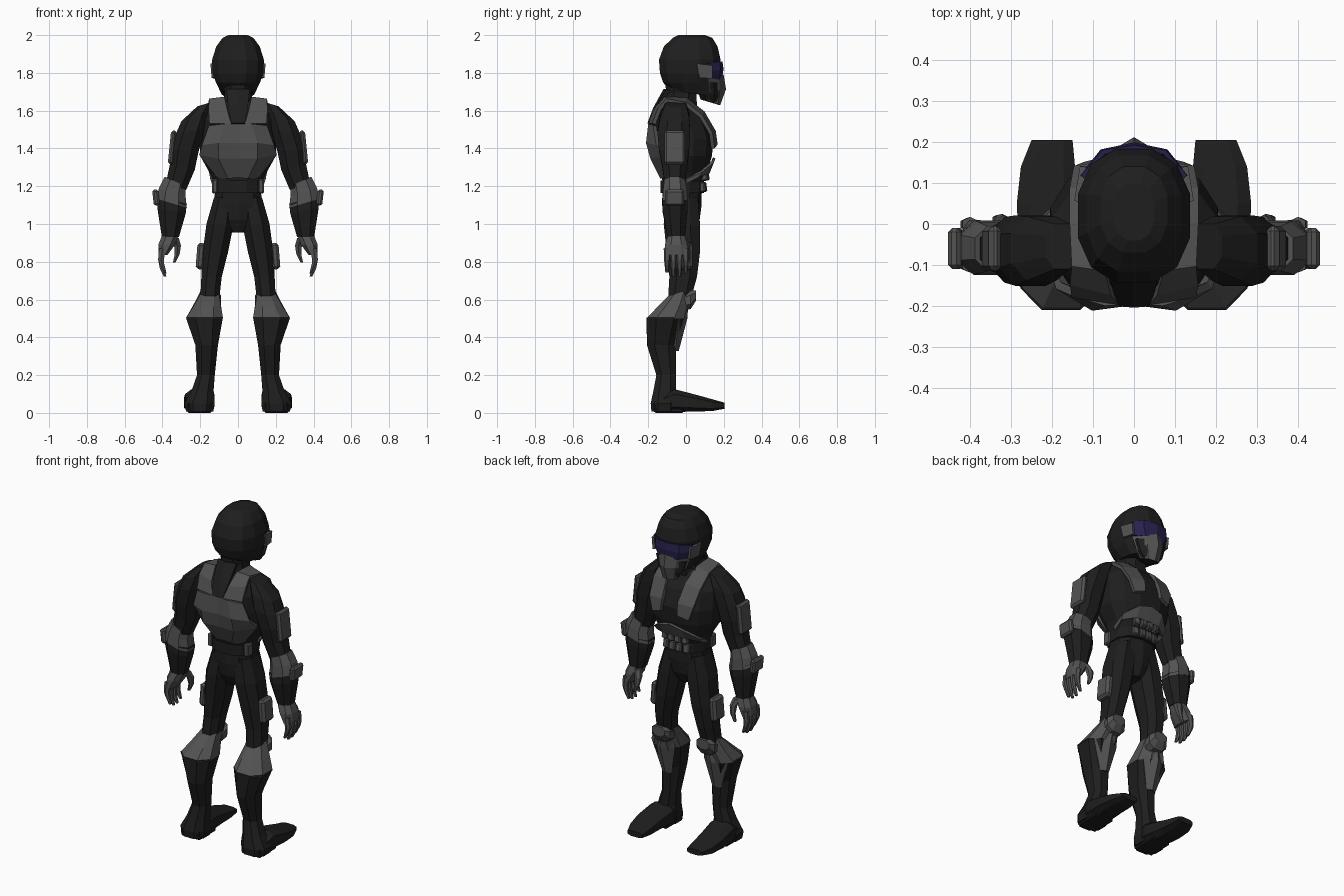
import bpy, bmesh, math
from mathutils import Vector, Matrix, Euler


def material(name, rgb):
    m = bpy.data.materials.new(name)
    m.diffuse_color = (*rgb, 1)
    return m


BLACK = material("black_suit", (0.013, 0.013, 0.013))
GREY = material("grey_armour", (0.085, 0.085, 0.085))
BLUE = material("blue_visor", (0.02, 0.016, 0.075))


def finish(name, bm, mat, mirror=False, thick=0):
    bmesh.ops.recalc_face_normals(bm, faces=bm.faces)
    me = bpy.data.meshes.new(name)
    bm.to_mesh(me)
    bm.free()
    me.materials.append(mat)
    ob = bpy.data.objects.new(name, me)
    bpy.context.collection.objects.link(ob)
    if mirror:
        ob.modifiers.new("mirror", 'MIRROR')
    if thick:
        s = ob.modifiers.new("thickness", 'SOLIDIFY')
        s.thickness, s.offset = thick, 0
    return ob


def loft(name, rings, mat, n=8, p=0.85, mirror=False, axis='Z'):
    """Rings are (height, cx, cy, rx, ry[, slope along x, slope along y])."""
    bm = bmesh.new()
    angles = [2 * math.pi * (i + 0.5) / n for i in range(n)]
    top = max(abs(math.cos(a)) for a in angles) ** p
    shape = [(math.copysign(abs(math.cos(a)) ** p, math.cos(a)) / top,
              math.copysign(abs(math.sin(a)) ** p, math.sin(a)) / top) for a in angles]
    loops = []
    for h, cx, cy, rx, ry, *slope in rings:
        sx, sy = slope or (0, 0)
        loop = []
        for u, v in shape:
            co = (cx + rx * u, cy + ry * v, h + sx * rx * u + sy * ry * v)
            loop.append(bm.verts.new(co if axis == 'Z' else (co[0], co[2], co[1])))
        loops.append(loop)
    for a, b in zip(loops, loops[1:]):
        for i in range(n):
            j = (i + 1) % n
            bm.faces.new((a[i], a[j], b[j], b[i]))
    bm.faces.new(loops[0])
    bm.faces.new(loops[-1])
    return finish(name, bm, mat, mirror)


def shell(name, rows, mat, thick=0.02, mirror=True):
    bm = bmesh.new()
    grid = [[bm.verts.new(p) for p in row] for row in rows]
    for a, b in zip(grid, grid[1:]):
        for i in range(len(a) - 1):
            bm.faces.new((a[i], a[i + 1], b[i + 1], b[i]))
    return finish(name, bm, mat, mirror, thick)


def box(name, loc, size, mat, rot=(0, 0, 0), bevel=0.01, mirror=True):
    bm = bmesh.new()
    m = Matrix.Translation(loc) @ Euler(rot).to_matrix().to_4x4() @ Matrix.Diagonal((*size, 1))
    bmesh.ops.create_cube(bm, size=1, matrix=m)
    if bevel:
        bmesh.ops.bevel(bm, geom=bm.edges[:], offset=bevel, segments=1, affect='EDGES')
    return finish(name, bm, mat, mirror)


# Head: helmet, jaw, visor, mask and ear plates
loft("helmet", [(2.0, 0, .03, .05, .07), (1.985, 0, .035, .082, .105),
                (1.94, 0, .025, .115, .142), (1.87, 0, .02, .137, .163),
                (1.80, 0, .015, .135, .153), (1.75, 0, .02, .117, .142),
                (1.69, 0, .04, .085, .125, 0, -.15)], BLACK, 12)
loft("jaw", [(1.75, 0, .115, .1, .065), (1.69, 0, .12, .078, .06, 0, -.3),
             (1.645, 0, .125, .045, .048, 0, -.3)], BLACK, 8)
shell("visor", [[(0, .187, 1.86), (.075, .175, 1.86), (.125, .115, 1.85)],
                [(0, .193, 1.82), (.078, .177, 1.815), (.128, .115, 1.81)],
                [(0, .187, 1.785), (.06, .172, 1.765), (.12, .115, 1.775)]], BLUE, .012)
shell("face_mask", [[(0, .193, 1.79), (.06, .17, 1.77), (.11, .115, 1.77)],
                    [(0, .206, 1.715), (.05, .175, 1.715), (.088, .12, 1.71)],
                    [(0, .175, 1.63), (.035, .165, 1.635), (.052, .115, 1.655)]], GREY, .012)
shell("ear_plate", [[(.138, .055, 1.85), (.124, .14, 1.84)],
                    [(.132, .07, 1.775), (.118, .14, 1.77)]], GREY, .016)
loft("neck", [(1.76, 0, -.02, .085, .09), (1.69, 0, -.025, .07, .08),
              (1.58, 0, -.03, .085, .09)], BLACK, 8)

# Torso and pelvis
loft("torso", [(1.655, 0, -.04, .1, .08), (1.62, 0, -.045, .165, .1),
               (1.55, 0, -.03, .2, .14), (1.45, 0, -.018, .205, .165),
               (1.36, 0, -.018, .2, .155), (1.27, 0, -.01, .15, .122),
               (1.2, 0, -.02, .118, .1)], BLACK, 12, .8)
loft("pelvis", [(1.22, 0, -.02, .115, .1), (1.1, 0, -.022, .13, .1),
                (1.02, 0, -.022, .095, .09), (.955, 0, -.022, .035, .06)], BLACK, 10)

# Armour shells on the back and over the shoulders
shell("back_plate", [[(0, -.185, 1.53), (.07, -.19, 1.53), (.15, -.165, 1.52)],
                     [(0, -.188, 1.43), (.1, -.202, 1.43), (.185, -.15, 1.42)],
                     [(0, -.177, 1.35), (.1, -.18, 1.35), (.2, -.1, 1.37)],
                     [(0, -.13, 1.25), (.05, -.128, 1.245), (.1, -.09, 1.245)]], GREY)
shell("shoulder_strap", [[(.035, -.188, 1.53), (.15, -.17, 1.53)],
                         [(.055, -.165, 1.6), (.155, -.14, 1.61)],
                         [(.07, -.11, 1.665), (.15, -.1, 1.655)],
                         [(.075, 0, 1.66), (.155, .0, 1.635)],
                         [(.06, .09, 1.59), (.155, .08, 1.57)],
                         [(.05, .148, 1.49), (.145, .132, 1.48)],
                         [(.055, .158, 1.42), (.12, .142, 1.4)]], GREY)
shell("spine_strip", [[(0, -.195, 1.53), (.035, -.192, 1.53)],
                      [(0, -.165, 1.61), (.05, -.155, 1.61)],
                      [(0, -.11, 1.71), (.06, -.095, 1.71)]], BLACK)
shell("rib_plate", [[(0, .15, 1.35), (.08, .142, 1.33), (.15, .085, 1.28), (.14, .0, 1.24)],
                    [(0, .118, 1.27), (.075, .112, 1.27), (.142, .065, 1.25), (.132, .0, 1.215)]],
      GREY, .014)

# Belt with clips and two rows of front pouches
loft("belt", [(1.23, 0, -.02, .13, .115), (1.165, 0, -.02, .13, .115)], BLACK, 12)
box("belt_clip", (.122, -.075, 1.2), (.03, .05, .075), GREY, bevel=.006)
for row, z in enumerate((1.255, 1.195)):
    for col, x in enumerate((.022, .066)):
        box(f"belt_pouch_{row}_{col}", (x, .108 - .012 * row - .15 * x, z), (.038, .035, .052),
            GREY, (.15, 0, -.25 * col), .006)

# Arms
loft("upper_arm", [(1.635, .175, -.055, .04, .055, -.3, 0), (1.57, .225, -.06, .075, .078, -.35, 0),
                   (1.49, .252, -.065, .078, .086, -.2, 0), (1.39, .282, -.063, .073, .08, .1, 0),
                   (1.3, .295, -.06, .066, .065, .2, 0), (1.19, .33, -.06, .055, .05, .2, 0)],
     BLACK, mirror=True)
loft("elbow_guard", [(1.225, .332, -.06, .056, .055, .45, 0), (1.17, .348, -.058, .07, .063, .3, 0),
                     (1.11, .352, -.058, .081, .067, .3, 0)], GREY, mirror=True)
loft("forearm", [(1.13, .35, -.058, .079, .065, .3, 0), (1.07, .352, -.058, .075, .066, .2, 0),
                 (.93, .358, -.052, .045, .046)], BLACK, mirror=True)
box("elbow_pad", (.434, -.06, 1.14), (.032, .1, .085), GREY, (0, .12, 0))
box("arm_pad", (.347, -.06, 1.405), (.032, .11, .18), GREY, (0, -.1, 0), .012)

# Hands with curled fingers
loft("palm", [(.94, .358, -.052, .044, .044), (.89, .378, -.052, .044, .06),
              (.835, .398, -.052, .024, .062)], GREY, mirror=True)
for i in range(4):
    y, d = -.1 + .033 * i, (.02, 0, 0, .015)[i]
    loft(f"finger_{i}", [(.87, .4, y, .018, .016), (.81, .408, y, .015, .014),
                         (.765 + d, .402, y, .012, .012), (.722 + d, .386, y, .007, .008)],
         GREY, 6, mirror=True)
loft("thumb", [(.925, .335, -.02, .022, .022), (.885, .32, 0, .018, .018),
               (.84, .322, .01, .013, .013), (.795, .338, .012, .007, .008)], GREY, 6, mirror=True)

# Legs
loft("thigh", [(1.14, .072, -.022, .055, .085), (1.0, .095, -.022, .072, .096),
               (.85, .12, -.014, .067, .088), (.72, .14, -.015, .054, .073),
               (.6, .15, -.035, .05, .06)], BLACK, mirror=True)
box("thigh_pouch", (.197, -.015, .83), (.045, .1, .14), GREY, (0, -.08, 0), .014)
loft("knee_guard", [(.635, .15, -.038, .05, .055, 0, .3), (.57, .163, -.07, .072, .08, 0, .1),
                    (.5, .178, -.11, .099, .1)], GREY, mirror=True)
loft("knee_pad", [(-.02, .15, .585, .055, .045), (.025, .15, .6, .06, .05),
                  (.052, .15, .62, .042, .028)], GREY, mirror=True, axis='Y')
loft("boot_shaft", [(.505, .178, -.11, .098, .099), (.36, .166, -.13, .06, .077),
                    (.2, .17, -.105, .047, .052), (.12, .187, -.112, .058, .06),
                    (.05, .203, -.115, .08, .072), (.008, .203, -.115, .072, .068)],
     BLACK, mirror=True)
shell("shin_plate", [[(.11, -.03, .56), (.16, .005, .57), (.215, -.035, .56)],
                     [(.1, -.04, .5), (.17, -.0, .5), (.25, -.045, .5)],
                     [(.14, -.062, .33), (.166, -.045, .33), (.195, -.062, .33)]], GREY, .014)
loft("foot", [(-.17, .203, .035, .06, .03), (-.06, .203, .065, .078, .06),
              (.05, .212, .052, .074, .045), (.14, .21, .041, .066, .031),
              (.205, .2, .038, .05, .016)], BLACK, p=.65, mirror=True, axis='Y')
box("boot_sole", (.203, -.09, .015), (.13, .16, .03), BLACK, bevel=.008)
